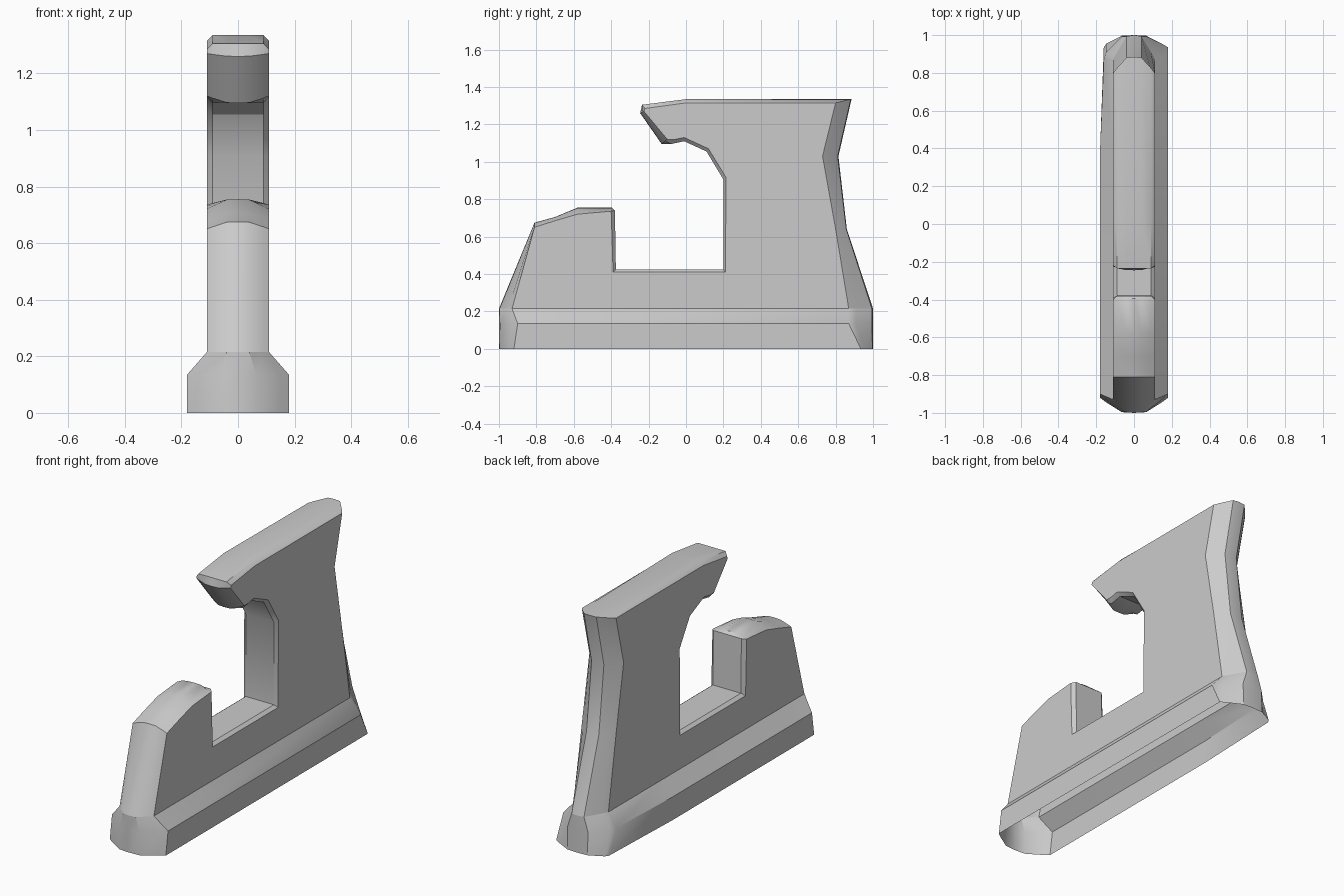
import bpy, bmesh, math

if "Cube" in bpy.data.objects:
    bpy.data.objects.remove(bpy.data.objects["Cube"])

# Layers across the thickness: (fraction of half width, round-end depth, bevel depth)
LAYERS = [(-1, 0, 0), (-.82, .3, 1), (-.36, .95, 1), (0, 1, 1),
          (.36, .95, 1), (.82, .3, 1), (1, 0, 0)]
HALF = 0.11


def finish(bm, name, angle):
    bmesh.ops.recalc_face_normals(bm, faces=bm.faces)
    mesh = bpy.data.meshes.new(name)
    bm.to_mesh(mesh)
    bm.free()
    ob = bpy.data.objects.new(name, mesh)
    bpy.context.collection.objects.link(ob)
    bpy.ops.object.select_all(action='DESELECT')
    ob.select_set(True)
    bpy.context.view_layer.objects.active = ob
    bpy.ops.object.shade_smooth_by_angle(angle=math.radians(angle))
    return ob


# Side profile: y, z at the flat sides, y, z at the middle, R = rounded / B = bevelled
PROFILE = [
    (.87, .215, 1.0, .215, 'R'),
    (.80, .64, .86, .64, 'R'),
    (.73, 1.03, .815, 1.03, 'R'),
    (.80, 1.315, .885, 1.335, 'R'),
    (0, 1.315, 0, 1.335, 'B'),
    (-.22, 1.285, -.235, 1.305, 'B'),
    (-.225, 1.27, -.245, 1.26, 'R'),
    (-.10, 1.12, -.13, 1.095, 'R'),
    (-.06, 1.12, -.08, 1.095, 'B'),
    (-.01, 1.13, -.01, 1.11, 'B'),
    (.12, 1.07, .11, 1.055, 'B'),
    (.215, .915, .20, .905, 'B'),
    (.21, .41, .20, .425, 'B'),
    (-.39, .41, -.375, .425, 'B'),
    (-.40, .735, -.38, .74, 'B'),
    (-.41, .735, -.395, .755, 'R'),
    (-.58, .72, -.58, .755, 'R'),
    (-.70, .685, -.70, .705, 'R'),
    (-.81, .65, -.81, .675, 'R'),
    (-.93, .215, -1.0, .215, 'R'),
]

# Upright body with hook and slot, open underneath
bm = bmesh.new()
rows = []
for f, rnd, bev in LAYERS:
    row = []
    for ys, zs, ym, zm, kind in PROFILE:
        t = rnd if kind == 'R' else bev
        row.append(bm.verts.new((f * HALF, ys + (ym - ys) * t, zs + (zm - zs) * t)))
    rows.append(row)
for a, b in zip(rows, rows[1:]):
    for i in range(len(a) - 1):
        bm.faces.new((a[i], a[i + 1], b[i + 1], b[i]))
bm.faces.new(rows[0])
bm.faces.new(rows[-1][::-1])
finish(bm, "body", 32)

# Wide foot flange: open shell lofted through three outlines
# z, half width, front side y, back side y, narrowing of the left back corner
RINGS = [(0, .18, -.92, .935, .02), (.135, .18, -.90, .87, .02), (.215, HALF, -.93, .87, 0)]
bm = bmesh.new()
loops = []
for z, w, yf, yb, narrow in RINGS:
    pts = [(f * w, yf + (-1 - yf) * r) for f, r, _ in LAYERS]
    for f, r, _ in reversed(LAYERS):
        x = f * w + (narrow if f == -1 else 0)
        pts.append((x, yb + (1 - yb) * r))
    pts.append((-w, .38))
    loops.append([bm.verts.new((x, y, z)) for x, y in pts])
for a, b in zip(loops, loops[1:]):
    n = len(a)
    for i in range(n):
        j = (i + 1) % n
        bm.faces.new((a[i], a[j], b[j], b[i]))
finish(bm, "foot_flange", 32)
